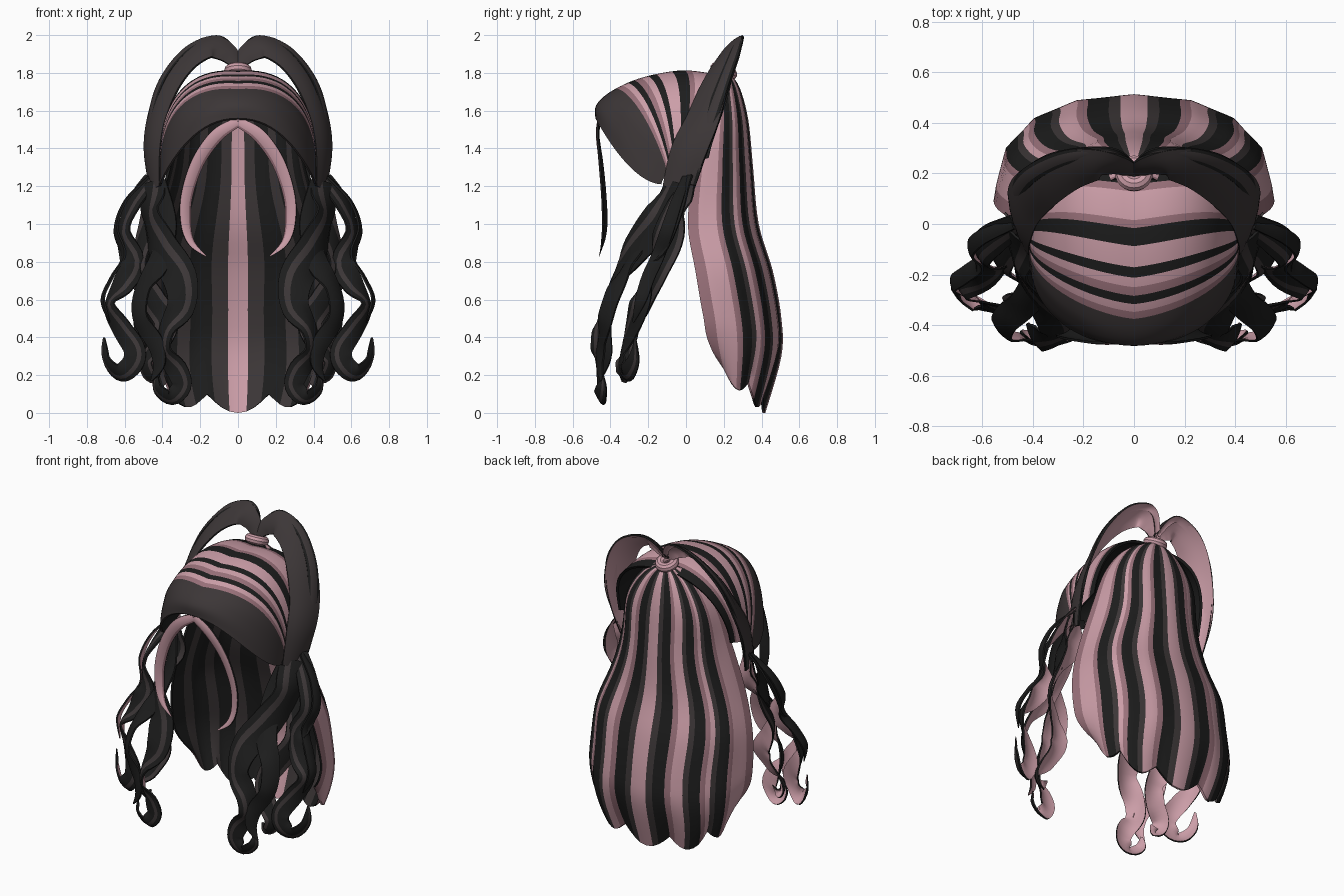
import bpy, bmesh, math
from mathutils import Vector as V

if "Cube" in bpy.data.objects:
    bpy.data.objects.remove(bpy.data.objects["Cube"])

# --- Colours ---
def mat(name, c):
    m = bpy.data.materials.new(name)
    m.diffuse_color = (*c, 1)
    m.use_nodes = True
    m.node_tree.nodes["Principled BSDF"].inputs["Base Color"].default_value = m.diffuse_color
    return m
MATS = [mat("black", (0.012, 0.012, 0.012)), mat("charcoal", (0.045, 0.037, 0.038)),
        mat("pink", (0.60, 0.34, 0.39)), mat("mauve", (0.32, 0.165, 0.195))]
K, G, P, M = range(4)
CODE = {"K": K, "G": G, "P": P, "M": M}

# --- Helpers ---
def spline(pts, n):
    """Catmull-Rom samples through tuples of any length."""
    out, last = [], len(pts) - 1
    for k in range(n + 1):
        t = k / n * last
        i = min(int(t), last - 1)
        f = t - i
        a, b, c, d = (pts[max(i - 1, 0)], pts[i], pts[i + 1], pts[min(i + 2, last)])
        out.append([0.5 * (2 * q + (r - p) * f + (2 * p - 5 * q + 4 * r - s) * f * f
                    + (3 * q - p - 3 * r + s) * f ** 3) for p, q, r, s in zip(a, b, c, d)])
    return out

def loft(name, rings, rule, mirror=False):
    """Closed rings joined into a solid; rule(i, j) gives the colour."""
    bm = bmesh.new()
    vs = [[bm.verts.new(p) for p in r] for r in rings]
    n = len(rings[0])
    for i in range(len(rings) - 1):
        for j in range(n):
            f = bm.faces.new((vs[i][j], vs[i][(j + 1) % n], vs[i + 1][(j + 1) % n], vs[i + 1][j]))
            f.material_index = rule(i, j)
    h = n // 2
    for i in (0, -1):
        for j in range(h - 1):
            f = bm.faces.new((vs[i][j], vs[i][j + 1], vs[i][n - 2 - j], vs[i][n - 1 - j]))
            f.material_index = rule(0 if i == 0 else len(rings) - 2, j)
    bmesh.ops.recalc_face_normals(bm, faces=bm.faces)
    me = bpy.data.meshes.new(name)
    bm.to_mesh(me)
    bm.free()
    for m in MATS:
        me.materials.append(m)
    ob = bpy.data.objects.new(name, me)
    bpy.context.collection.objects.link(ob)
    if mirror:
        ob.modifiers.new("mirror", "MIRROR").use_mirror_merge = False
    bpy.context.view_layer.objects.active = ob
    ob.select_set(True)
    bpy.ops.object.shade_smooth_by_angle(angle=math.radians(40))
    ob.select_set(False)
    return ob

def ribbon(name, pts, n0, n1, outer, inner, curl=0, wide=1, bulge=0.2, thick=0.01, steps=48):
    """Mirrored strand; pts are (x, y, z, half width), n0..n1 the facing, curl twists it round bends."""
    s = spline(pts, steps)
    c = [V(q[:3]) for q in s]
    rings = []
    for k in range(steps + 1):
        t = (c[min(k + 1, steps)] - c[max(k - 1, 0)]).normalized()
        d = min(4, k, steps - k)
        bend = c[k + d] + c[k - d] - 2 * c[k]
        w = t.cross(V(n0).lerp(V(n1), k / steps) - bend * curl).normalized()
        nn = w.cross(t)
        h = max(s[k][3] * wide, 0.003)
        us = [-1, -0.6, -0.2, 0.2, 0.6, 1]
        top = [c[k] + w * h * u + nn * h * bulge * (1 - u * u) for u in us]
        low = [p - nn * min(thick, h * 0.5) for p in reversed(top)]
        rings.append(top + low)
    def rule(i, j):
        return CODE[outer[j]] if j < 5 else (K if j in (5, 11) else inner)
    return loft(name, rings, rule, True)

# --- Swept-back cap with cross stripes ---
ROWS = "GGGGGGGGGGG" + "MPKMPKPPKKM" + "PPPPM" + "KKK"
apex = spline([(-0.48, 1.56), (-0.475, 1.63), (-0.40, 1.70), (-0.25, 1.77),
               (-0.05, 1.81), (0.1, 1.80), (0.22, 1.765)], len(ROWS))
NC = 41
rings = []
for k, (ya, za) in enumerate(apex):
    v = k / len(ROWS)
    yb, zb = -0.13 + 0.25 * v * v, 1.21 + 0.14 * v
    ez = max(0.8, 1.8 - 3.6 * v)
    top = []
    for j in range(NC):
        a = (j / (NC - 1) * 2 - 1) * math.pi / 2
        ca, sa = max(math.cos(a), 0), math.sin(a)
        x = 0.415 * math.copysign(abs(sa) ** 0.9, sa)
        bump = abs(math.sin(2 * a)) * min(1, v * 3)
        top.append(V((x, yb + (ya - yb) * ca + 0.035 * bump, zb + (za - zb) * ca ** ez + 0.018 * bump)))
    mid = V((0, -0.1, 1.3))
    rings.append(top + [mid + (p - mid) * 0.97 for p in reversed(top)])
loft("scalp_cap", rings, lambda i, j: CODE[ROWS[i]] if j < NC - 1 else K)

# --- Long striped back hair, closed shell with pointed tips ---
HALF = "PGKKMPPGKKMPGKKMPPPM"
NB = 2 * len(HALF)
prof = spline([(1.80, 0.06, 0.19, 0.23), (1.72, 0.19, 0.12, 0.285), (1.55, 0.30, 0.08, 0.33),
               (1.3, 0.37, 0.04, 0.355), (1.0, 0.45, 0.01, 0.385), (0.75, 0.53, 0.05, 0.46),
               (0.5, 0.555, 0.09, 0.505), (0.3, 0.535, 0.11, 0.505), (0.0, 0.46, 0.16, 0.42)], 40)
rings = []
for z, w, yf, yb in prof:
    low = max(0, (0.6 - z) / 0.6)
    outer, inner = [], []
    for j in range(NB + 1):
        u = j / (NB / 2) - 1
        au = abs(u)
        tip = 0.2 * au ** 2 + 0.09 * (1 - abs(math.cos(au * math.pi * 2.5)))
        zz = z + tip * low ** 1.5
        ph = u * math.pi / 2
        flute = 1 - 0.018 * abs(math.sin(au * math.pi * 4))
        wave = 0.016 * math.sin(zz * 9) * math.sin(ph * 2)
        for lst, off in ((outer, 0), (inner, 0.014)):
            sx = math.copysign(abs(math.sin(ph)) ** 0.9, u)
            lst.append(V(((w - off) * sx * flute + wave,
                          yf + (yb - off - yf) * max(math.cos(ph), 0) ** 0.75 * flute, zz)))
    rings.append(outer + inner[::-1])
def back_rule(i, j):
    if j < NB:
        q = j - NB // 2
        return CODE[HALF[q if q >= 0 else -q - 1]]
    q = abs(j - NB - 0.5 - NB // 2)          # inside: dark with a pink centre line
    return P if q < 1 else (G if int(q) % 5 in (1, 2) else K)
loft("back_hair", rings, back_rule)

# --- High side tails arching out of the crown ---
ribbon("side_tail", [(0.0, 0.2, 1.84, 0.03), (0.06, 0.225, 1.91, 0.06), (0.15, 0.235, 1.94, 0.08),
                     (0.27, 0.21, 1.87, 0.09), (0.37, 0.15, 1.73, 0.095), (0.435, 0.085, 1.55, 0.10),
                     (0.455, 0.01, 1.38, 0.10), (0.44, -0.05, 1.18, 0.08)],
       (0, -0.7, 0.7), (1, -0.25, 0.2), "GGGGG", P)
ribbon("tail_rim_strand", [(0.0, 0.22, 1.86, 0.015), (0.06, 0.27, 1.96, 0.02), (0.14, 0.28, 1.985, 0.025),
                           (0.28, 0.26, 1.92, 0.03), (0.405, 0.2, 1.76, 0.035), (0.465, 0.13, 1.56, 0.04),
                           (0.48, 0.06, 1.35, 0.04), (0.46, 0.0, 1.15, 0.03)],
       (0, -0.5, 0.8), (1, -0.1, 0.2), "KGGGK", P)

# --- Curled strands hanging from the tails ---
FACE = (0.62, -0.75, 0.2)
CURL = dict(curl=8, wide=1.15)
ribbon("outer_curl", [(0.46, 0.0, 1.25, 0.04), (0.56, -0.06, 1.1, 0.055), (0.61, -0.12, 0.95, 0.055),
                      (0.56, -0.18, 0.8, 0.055), (0.61, -0.22, 0.68, 0.055), (0.685, -0.25, 0.57, 0.05),
                      (0.62, -0.29, 0.45, 0.05), (0.55, -0.33, 0.34, 0.05), (0.56, -0.34, 0.26, 0.05),
                      (0.63, -0.32, 0.21, 0.045), (0.70, -0.28, 0.28, 0.03), (0.71, -0.27, 0.40, 0.005)],
       FACE, FACE, "KKKGK", P, **CURL)
ribbon("front_curl", [(0.45, -0.05, 1.22, 0.07), (0.46, -0.14, 1.03, 0.085), (0.40, -0.27, 0.87, 0.085),
                      (0.31, -0.37, 0.72, 0.08), (0.30, -0.43, 0.57, 0.065), (0.38, -0.45, 0.44, 0.055),
                      (0.39, -0.45, 0.32, 0.055), (0.32, -0.46, 0.22, 0.05), (0.30, -0.46, 0.14, 0.045),
                      (0.36, -0.46, 0.08, 0.04), (0.43, -0.45, 0.13, 0.03), (0.43, -0.44, 0.2, 0.005)],
       FACE, FACE, "KKKGK", P, **CURL)
ribbon("middle_curl", [(0.46, 0.0, 1.22, 0.06), (0.44, -0.03, 1.05, 0.065), (0.51, -0.09, 0.88, 0.065),
                       (0.53, -0.16, 0.74, 0.06), (0.45, -0.22, 0.6, 0.06), (0.38, -0.26, 0.48, 0.055),
                       (0.42, -0.30, 0.36, 0.05), (0.49, -0.33, 0.27, 0.045), (0.46, -0.34, 0.19, 0.035),
                       (0.41, -0.33, 0.23, 0.005)], FACE, FACE, "GKKKG", P, **CURL)
ribbon("loose_curl", [(0.42, -0.08, 1.22, 0.04), (0.38, -0.18, 1.0, 0.05), (0.42, -0.30, 0.8, 0.055),
                      (0.51, -0.38, 0.65, 0.05), (0.52, -0.43, 0.5, 0.045), (0.44, -0.45, 0.37, 0.04),
                      (0.42, -0.46, 0.26, 0.03), (0.46, -0.45, 0.17, 0.005)], FACE, FACE, "KKKKK", P, **CURL)
ribbon("flyaway_strand", [(0.48, 0.0, 1.25, 0.02), (0.60, -0.05, 1.12, 0.03), (0.65, -0.1, 0.97, 0.035),
                          (0.61, -0.15, 0.83, 0.035), (0.67, -0.2, 0.72, 0.035), (0.72, -0.24, 0.6, 0.03),
                          (0.68, -0.28, 0.48, 0.005)], (1, -0.2, 0.1), (1, -0.2, 0.1), "KKKKK", P)

# --- Face-framing fringe ---
ribbon("fringe_strand", [(0.0, -0.465, 1.54, 0.025), (0.11, -0.47, 1.47, 0.035), (0.21, -0.455, 1.33, 0.035),
                         (0.27, -0.44, 1.15, 0.032), (0.275, -0.435, 1.0, 0.028), (0.245, -0.445, 0.9, 0.018),
                         (0.17, -0.46, 0.83, 0.003)], (-0.2, -0.9, 0.1), (-0.4, -0.9, 0), "PPPPM", K)

# --- Hair tie at the crown ---
bpy.ops.mesh.primitive_torus_add(major_radius=0.045, minor_radius=0.03, major_segments=24, minor_segments=10,
                                 location=(0, 0.2, 1.81), rotation=(-0.4, 0, 0))
tie = bpy.context.object
tie.name = "hair_tie"
tie.data.materials.append(MATS[P])
bpy.ops.object.shade_smooth_by_angle()
